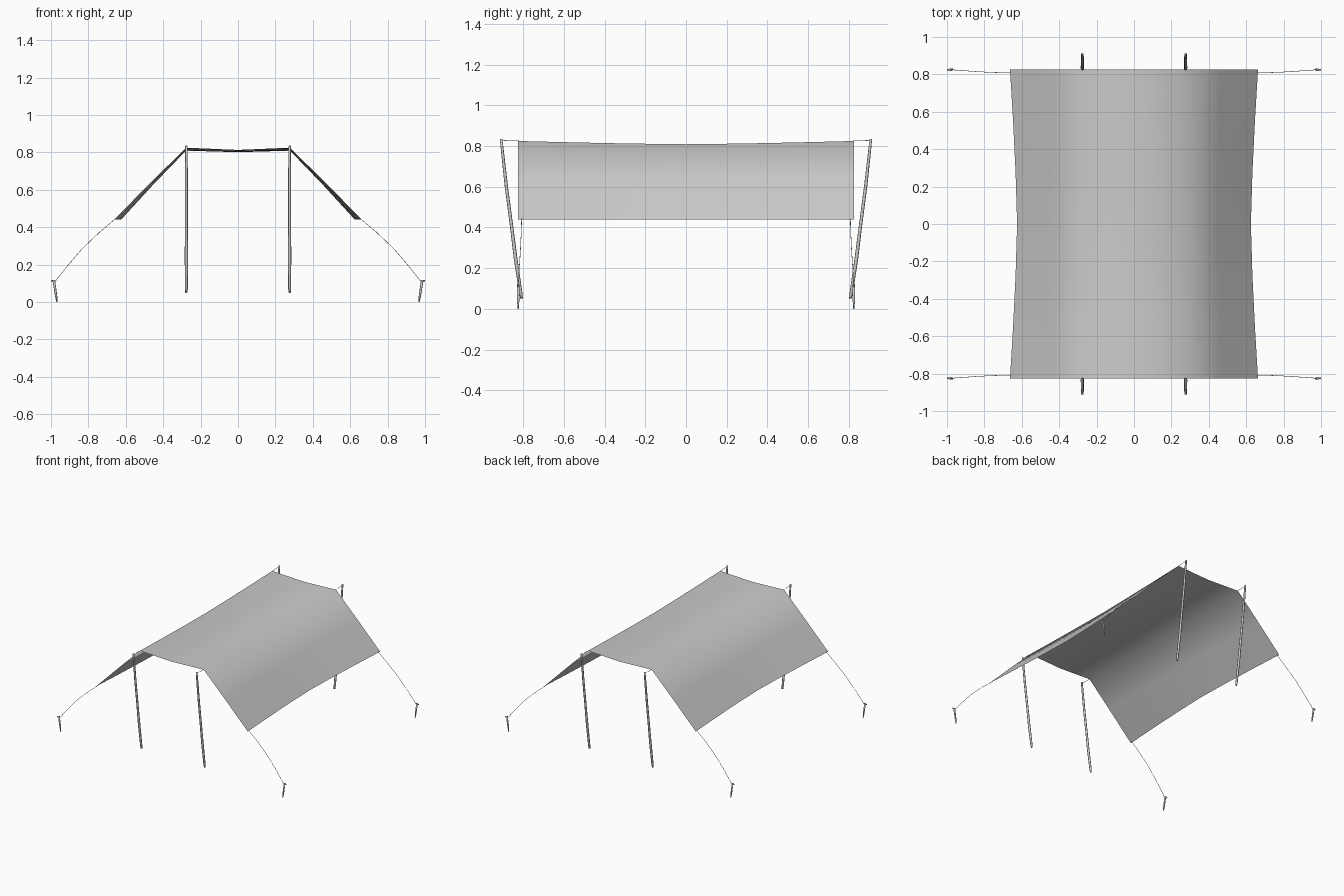
import bpy, bmesh
from mathutils import Vector

if "Cube" in bpy.data.objects:
    bpy.data.objects.remove(bpy.data.objects["Cube"])


def tube(name, pts, radii, sides=8, smooth=True):
    """Sweep a round section along a short path, with capped ends."""
    bm = bmesh.new()
    pts = [Vector(p) for p in pts]
    rings = []
    for i, p in enumerate(pts):
        d = (pts[min(i + 1, len(pts) - 1)] - pts[max(i - 1, 0)]).normalized()
        rot = d.to_track_quat('Z', 'Y').to_matrix().to_4x4()
        rot.translation = p
        ring = bmesh.ops.create_circle(bm, segments=sides, radius=radii[i], matrix=rot)
        rings.append(ring['verts'])
    for a, b in zip(rings, rings[1:]):
        for k in range(sides):
            n = (k + 1) % sides
            bm.faces.new((a[k], a[n], b[n], b[k]))
    bm.faces.new(rings[0])
    bm.faces.new(rings[-1])
    bmesh.ops.recalc_face_normals(bm, faces=bm.faces)
    return finish(name, bm, smooth)


def finish(name, bm, smooth=True):
    me = bpy.data.meshes.new(name)
    bm.to_mesh(me)
    bm.free()
    ob = bpy.data.objects.new(name, me)
    bpy.context.collection.objects.link(ob)
    for p in me.polygons:
        p.use_smooth = smooth
    return ob


# Canopy sheet: sags along the ridges and draws inward at mid length
bm = bmesh.new()
profile = [(-0.663, 0.44), (-0.465, 0.64), (-0.278, 0.825), (0, 0.813),
           (0.278, 0.825), (0.465, 0.64), (0.663, 0.44)]
sag_z = [0, 0.008, 0.016, 0.012, 0.016, 0.008, 0]
pull_x = [0.038, 0.016, 0, 0, 0, -0.016, -0.038]
rows = []
for j in range(7):
    y = -0.825 + 0.275 * j
    f = 1 - (abs(y) / 0.825) ** 1.4
    rows.append([bm.verts.new((x + pull_x[i] * f, y, z - sag_z[i] * f))
                 for i, (x, z) in enumerate(profile)])
for a, b in zip(rows, rows[1:]):
    for i in range(6):
        bm.faces.new((a[i], a[i + 1], b[i + 1], b[i]))
finish("canopy", bm)

for sx, xn in ((-1, "left"), (1, "right")):
    for sy, yn in ((-1, "front"), (1, "back")):
        tag = f"{yn}_{xn}"
        # Slightly crooked pole leaning outward
        tube(f"pole_{tag}",
             [(sx * 0.276, sy * y, z) for y, z in
              ((0.808, 0.05), (0.812, 0.075), (0.838, 0.25), (0.858, 0.41),
               (0.883, 0.60), (0.903, 0.78), (0.909, 0.835))],
             [0.006, 0.008, 0.009, 0.008, 0.008, 0.007, 0.006])
        # Short cord tying the ridge end to the pole top
        tube(f"ridge_cord_{tag}",
             [(sx * 0.277, sy * 0.82, 0.825), (sx * 0.277, sy * 0.906, 0.828)],
             [0.0015] * 2, 5)
        # Guy rope from canopy corner to peg
        tube(f"guy_rope_{tag}",
             [(sx * x, sy * y, z) for x, y, z in
              ((0.655, 0.808, 0.445), (0.74, 0.810, 0.373), (0.83, 0.814, 0.288),
               (0.91, 0.820, 0.195), (0.982, 0.825, 0.105))],
             [0.0015] * 5, 5)
        # Tapered ground peg with a small hook
        tube(f"peg_{tag}",
             [(sx * 0.968, sy * 0.825, 0.0), (sx * 0.972, sy * 0.825, 0.03),
              (sx * 0.985, sy * 0.825, 0.118)],
             [0.003, 0.006, 0.007], 6)
        tube(f"peg_hook_{tag}",
             [(sx * 0.98, sy * 0.825, 0.109), (sx * 1.0, sy * 0.825, 0.114)],
             [0.006, 0.004], 6)
